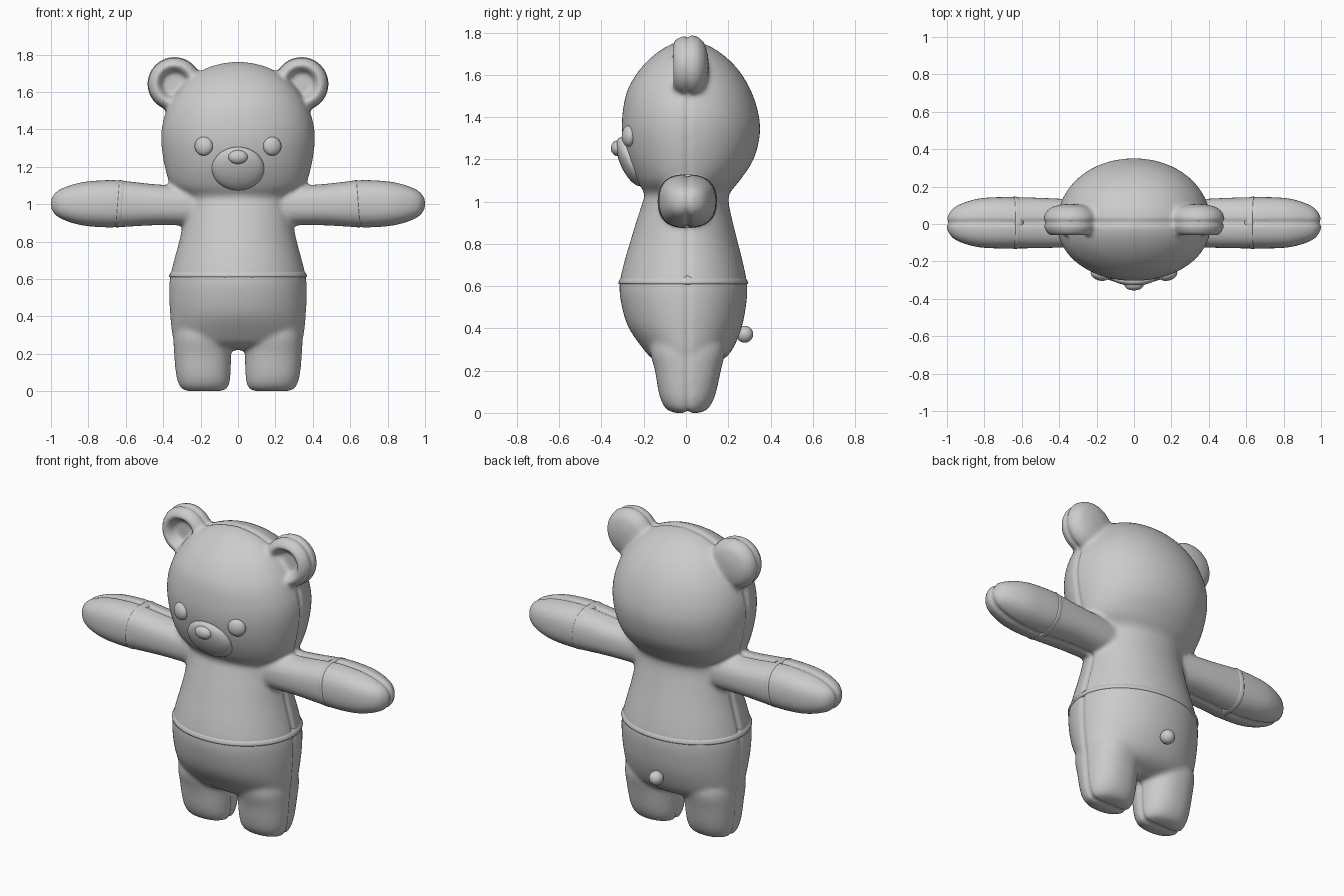
import bpy, bmesh, math
from mathutils import Matrix, Vector

if "Cube" in bpy.data.objects:
    bpy.data.objects.remove(bpy.data.objects["Cube"])

fabric = bpy.data.materials.new("grey_fabric")
fabric.diffuse_color = (0.6, 0.6, 0.6, 1)
fabric.use_nodes = True
fabric.node_tree.nodes["Principled BSDF"].inputs["Base Color"].default_value = fabric.diffuse_color


def catmull(a, b, c, d, t):
    return 0.5 * (2*b + (c - a)*t + (2*a - 5*b + 4*c - d)*t*t + (3*b - a - 3*c + d)*t**3)


def refine(rows, steps=4):
    """Smooth curve through the profile rows."""
    out = []
    for i in range(len(rows) - 1):
        quad = [rows[max(0, min(len(rows) - 1, i + k))] for k in (-1, 0, 1, 2)]
        out += [tuple(catmull(*v, s / steps) for v in zip(*quad)) for s in range(steps)]
    return out + [rows[-1]]


def loft(bm, rows, place, power=2.0, sides=48):
    """Skin rounded rings; row = height, half width, near depth, far depth, offset."""
    rings = []
    for h, w, near, far, off in rows:
        ring = []
        for i in range(sides):
            a = 2 * math.pi * i / sides
            c, s = math.cos(a), math.sin(a)
            u = math.copysign(abs(c) ** (2 / power), c) * w + off
            v = math.copysign(abs(s) ** (2 / power), s) * (far if s > 0 else near)
            ring.append(bm.verts.new(place(h, u, v)))
        rings.append(ring)
    for lo, hi in zip(rings, rings[1:]):
        for i in range(sides):
            j = (i + 1) % sides
            bm.faces.new((lo[i], lo[j], hi[j], hi[i]))
    bm.faces.new(rings[0][::-1])
    bm.faces.new(rings[-1])


def finish(name, bm):
    bmesh.ops.recalc_face_normals(bm, faces=bm.faces)
    me = bpy.data.meshes.new(name)
    bm.to_mesh(me)
    bm.free()
    me.materials.append(fabric)
    me.shade_smooth()
    ob = bpy.data.objects.new(name, me)
    bpy.context.collection.objects.link(ob)
    return ob


def ellipsoid(name, loc, radii, rx=0, rz=0):
    bm = bmesh.new()
    m = (Matrix.Translation(loc) @ Matrix.Rotation(rz, 4, 'Z') @ Matrix.Rotation(rx, 4, 'X')
         @ Matrix.Diagonal((*radii, 1)))
    bmesh.ops.create_uvsphere(bm, u_segments=32, v_segments=20, radius=1, matrix=m)
    return finish(name, bm)


upright = lambda h, u, v: (u, v, h)

# Trunk and head
trunk = [(.22, .26, .07, .09), (.25, .33, .15, .17), (.30, .352, .20, .22), (.40, .362, .27, .262),
         (.50, .368, .303, .283), (.60, .365, .315, .29), (.70, .342, .296, .272),
         (.80, .315, .267, .247), (.90, .295, .237, .222), (.99, .283, .208, .203),
         (1.04, .295, .197, .207), (1.10, .36, .235, .255), (1.20, .392, .278, .32),
         (1.32, .41, .302, .35), (1.42, .406, .30, .342), (1.52, .375, .28, .31),
         (1.60, .327, .237, .265), (1.66, .275, .188, .215), (1.71, .205, .13, .155),
         (1.745, .12, .07, .09), (1.763, .02, .015, .015)]
body = bmesh.new()
loft(body, refine([r + (0,) for r in trunk]), upright, 2.05, 64)

leg = [(0, .085, .05, .06), (.012, .12, .085, .095), (.045, .138, .112, .122),
       (.10, .147, .13, .143), (.20, .153, .147, .165), (.30, .155, .17, .185), (.40, .13, .15, .16)]
arm = [(.15, .10, .12, .12), (.30, .106, .123, .13), (.45, .11, .128, .138), (.63, .125, .131, .144),
       (.72, .126, .131, .144), (.82, .118, .126, .138), (.90, .099, .108, .118),
       (.96, .073, .082, .09), (.99, .045, .05, .055), (1.003, .012, .015, .015)]
ear = [(-.01, .012), (-.008, .05), (-.015, .066), (-.045, .078), (-.064, .10), (-.05, .124),
       (-.02, .14), (.02, .147), (.06, .137), (.09, .105), (.105, .05), (.107, .01)]

for side in (1, -1):
    # Legs lean slightly outward as they rise
    loft(body, refine([r + (.18 + .06 * min(r[0], .15),) for r in leg]),
         lambda h, u, v: (side * u, v, h), 2.3)
    # Arms
    loft(body, refine([r + (.985 + .017 * min(1, r[0] / .63),) for r in arm]),
         lambda h, u, v: (side * h, v, u), 2.5)
    # Ears with a hollow front
    loft(body, [(y, r, r, r, 0) for y, r in ear],
         lambda h, u, v: (side * (.34 + u), h, 1.643 + v))

# Fuse the plush body and soften the joins
plush = finish("plush_body", body)
mod = plush.modifiers.new("fuse", 'REMESH')
mod.mode, mod.voxel_size = 'VOXEL', .012
mod = plush.modifiers.new("soften", 'SMOOTH')
mod.factor, mod.iterations = .5, 9
bpy.context.view_layer.objects.active = plush
for m in ("fuse", "soften"):
    bpy.ops.object.modifier_apply(modifier=m)

# Stitched seam pressed in around the outline
bm = bmesh.new()
bm.from_mesh(plush.data)
bm.normal_update()
moves = []
for v in bm.verts:
    d = abs(v.co.y - .008)
    if d < .02 and abs(v.normal.y) < .6:
        moves.append((v, v.normal * -.011 * (1 - d / .02)))
for v, step in moves:
    v.co += step
bm.to_mesh(plush.data)
bm.free()
plush.data.shade_smooth()

# Shirt hem
hem = bmesh.new()
loft(hem, [(.608, .355, .305, .28, 0), (.610, .367, .318, .293, 0), (.618, .369, .32, .295, 0),
           (.632, .362, .313, .287, 0), (.65, .345, .30, .275, 0)], upright, 2.05, 64)
finish("shirt_hem", hem)

# Sleeve cuffs, slanted a little
for side, label in ((1, "left"), (-1, "right")):
    cuff = bmesh.new()
    loft(cuff, [(.60, .115, .122, .135, 1.001), (.622, .124, .132, .145, 1.001),
                (.638, .1265, .134, .147, 1.002), (.643, .126, .133, .146, 1.002),
                (.645, .115, .122, .135, 1.002)],
         lambda h, u, v: (side * (h - .08 * (u - 1)), v, u), 2.5)
    finish(label + "_cuff", cuff)
    ellipsoid(label + "_eye", (side * .183, -.272, 1.31), (.05, .03, .05), rz=side * .3)

# Face and tail
ellipsoid("muzzle", (0, -.262, 1.19), (.14, .05, .125), rx=.42)
ellipsoid("nose", (0, -.325, 1.252), (.052, .03, .037), rx=.1)
ellipsoid("tail", (0, .278, .372), (.04, .04, .04))
